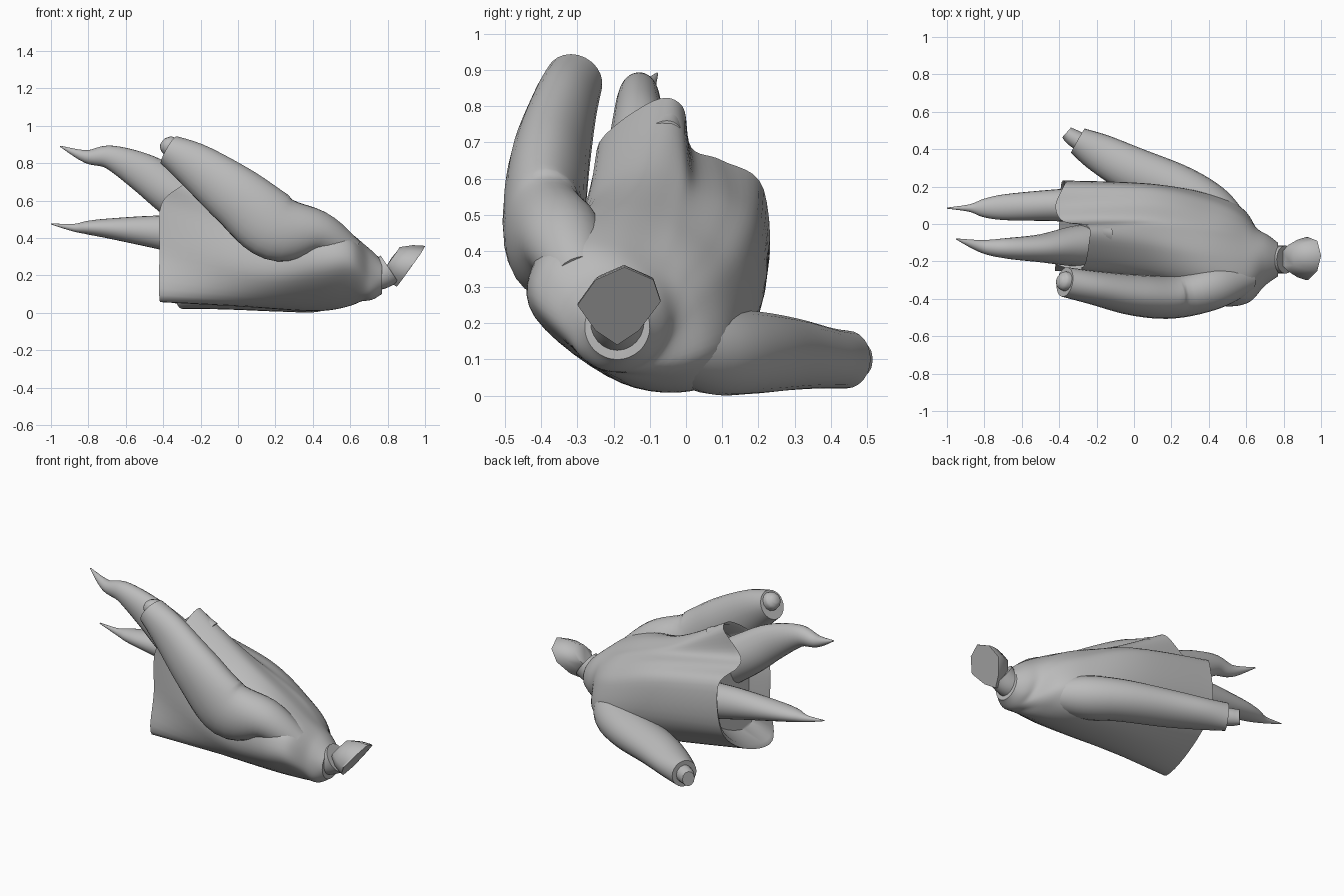
import bpy, bmesh, math
from mathutils import Vector

default_cube = bpy.data.objects.get("Cube")
if default_cube:
    bpy.data.objects.remove(default_cube, do_unlink=True)

stone = bpy.data.materials.new("plain_grey")
stone.use_nodes = True
grey = (0.5, 0.5, 0.5, 1)
stone.diffuse_color = grey
stone.node_tree.nodes["Principled BSDF"].inputs["Base Color"].default_value = grey


def smooth_path(points, steps, closed=False):
    """Pass a Catmull-Rom curve through vectors of any dimension."""
    count = len(points)
    pick = (lambda i: points[i % count]) if closed else (lambda i: points[max(0, min(count - 1, i))])
    result = []
    for i in range(count if closed else count - 1):
        a, b, c, d = (pick(i + k) for k in (-1, 0, 1, 2))
        for step in range(steps):
            t = step / steps
            result.append([0.5 * (2 * q + (r - p) * t + (2 * p - 5 * q + 4 * r - s) * t * t
                                  + (3 * q - p - 3 * r + s) * t ** 3)
                           for p, q, r, s in zip(a, b, c, d)])
    if not closed:
        result.append(list(points[-1]))
    return result


def skin(name, rings, angle=50):
    """Bridge rings of equal size into a capped, smooth-shaded surface."""
    bm = bmesh.new()
    loops = [[bm.verts.new(co) for co in ring] for ring in rings]
    size = len(loops[0])
    for near, far in zip(loops, loops[1:]):
        for i in range(size):
            j = (i + 1) % size
            bm.faces.new((near[i], near[j], far[j], far[i]))
    bm.faces.new(loops[0])
    bm.faces.new(loops[-1])
    bmesh.ops.recalc_face_normals(bm, faces=bm.faces)
    mesh = bpy.data.meshes.new(name)
    bm.to_mesh(mesh)
    bm.free()
    mesh.materials.append(stone)
    obj = bpy.data.objects.new(name, mesh)
    bpy.context.collection.objects.link(obj)
    bpy.ops.object.select_all(action='DESELECT')
    obj.select_set(True)
    bpy.context.view_layer.objects.active = obj
    bpy.ops.object.shade_smooth_by_angle(angle=math.radians(angle))
    return obj


def limb(name, stations, sides=24, steps=6):
    """Sweep an ellipse; a station is x, y, z, sideways radius, upright radius."""
    path = smooth_path(stations, steps)
    centres = [Vector(p[:3]) for p in path]
    rings = []
    for i, (centre, station) in enumerate(zip(centres, path)):
        ahead = centres[min(i + 1, len(path) - 1)] - centres[max(i - 1, 0)]
        side = ahead.cross(Vector((0, 0, 1))).normalized()
        upright = side.cross(ahead).normalized()
        turns = [math.tau * k / sides for k in range(sides)]
        rings.append([centre + side * math.cos(t) * max(station[3], 0.002)
                      + upright * math.sin(t) * max(station[4], 0.002) for t in turns])
    return skin(name, rings)


# Robe: cross-sections of (y, z) from the ridge round the back and underneath
hem_x = (-.24, -.25, -.38, -.42, -.37, -.39, -.4, -.42, -.42, -.41, -.28)
hem = ((-.09, .815), (-.01, .8), (.015, .685), (.1, .65), (.215, .57),
       (.21, .29), (0, .11), (-.24, .07), (-.22, .32), (-.22, .58), (-.24, .7))
waist = ((-.12, .63), (-.02, .61), (.03, .57), (.12, .54), (.2, .46),
         (.2, .22), (.05, .05), (-.19, .045), (-.33, .2), (-.31, .42), (-.26, .55))
chest = ((-.18, .51), (-.07, .48), (-.01, .46), (.07, .41), (.13, .33),
         (.15, .15), (.04, .02), (-.18, .035), (-.41, .21), (-.41, .38), (-.3, .49))
shoulder = ((-.2, .42), (-.11, .39), (-.05, .36), (0, .32), (.04, .25),
            (.06, .12), (-.04, .05), (-.21, .055), (-.41, .23), (-.4, .36), (-.3, .42))


def section(x, outline):
    return [(x, y, z) for y, z in outline]


def round_section(x, y, z, width, height):
    turns = [math.tau * k / len(hem) for k in range(len(hem))]
    return [(x, y + width * math.sin(t), z + height * math.cos(t)) for t in turns]


cage = [[(x, y, z) for x, (y, z) in zip(hem_x, hem)],
        section(.1, waist), section(.42, chest), section(.6, shoulder),
        round_section(.7, -.19, .205, .14, .14), round_section(.77, -.19, .19, .09, .09)]
columns = [smooth_path(column, 8) for column in zip(*cage)]
robe_rings = [smooth_path(ring, 6, closed=True) for ring in zip(*columns)]


# Hem turned inward so the robe reads as hollow cloth
def inner_ring(scale, shift):
    ring = [Vector(p) for p in robe_rings[0]]
    middle = sum(ring, Vector()) / len(ring)
    return [Vector((p.x + shift, middle.y + (p.y - middle.y) * scale,
                    middle.z + (p.z - middle.z) * scale)) for p in ring]


skin("robe", [inner_ring(.8, .12), inner_ring(.94, .01)] + robe_rings)

# Sleeves, wide at the elbow and narrowing to the cuff
limb("raised_sleeve", [(.6, -.29, .32, .08, .08), (.43, -.34, .43, .115, .115), (.21, -.39, .455, .115, .18),
                       (0, -.38, .615, .11, .165), (-.22, -.34, .78, .09, .125), (-.37, -.31, .87, .08, .085)])
limb("low_sleeve", [(.56, -.05, .15, .09, .09), (.42, .07, .125, .13, .12), (.25, .18, .12, .13, .115),
                    (0, .285, .115, .125, .1), (-.18, .378, .105, .105, .085), (-.3, .445, .1, .075, .08)])

# Hand stumps poking out of the cuffs
limb("raised_hand", [(-.33, -.31, .87, .05, .055), (-.38, -.305, .9, .05, .05), (-.4, -.3, .915, .025, .025)], 12)
limb("low_hand", [(-.28, .435, .1, .05, .055), (-.33, .465, .1, .045, .05), (-.36, .49, .1, .035, .045)], 12)

# Legs tapering into pointed feet
limb("upper_leg", [(-.2, -.11, .54, .12, .13), (-.34, -.12, .635, .105, .125), (-.5, -.13, .745, .075, .105),
                   (-.68, -.13, .83, .055, .065), (-.81, -.12, .835, .035, .035), (-.95, -.08, .89, .003, .003)])
limb("lower_leg", [(-.2, .1, .4, .1, .11), (-.42, .1, .43, .085, .09), (-.68, .09, .45, .07, .055),
                   (-.8, .085, .455, .05, .037), (-.88, .085, .455, .02, .02), (-1, .085, .475, .003, .003)])

# Neck and backward-tilted head with a flat, slanted face
limb("neck", [(.7, -.19, .2, .085, .085), (.76, -.19, .205, .075, .08), (.81, -.19, .235, .075, .085)])
face_outline = ((1, -.17, .355), (.98, -.09, .32), (.93, -.07, .26), (.88, -.13, .18),
                (.85, -.19, .14), (.88, -.25, .18), (.93, -.3, .25), (.98, -.25, .32))
face_middle = Vector((.92, -.18, .25))
backward = Vector((-.11, 0, .04))


def head_ring(scale, depth):
    return [face_middle + (Vector(p) - face_middle) * scale + backward * depth for p in face_outline]


skin("head", [head_ring(1, 0), head_ring(1, .1), head_ring(.87, .5), head_ring(.6, .95)], 60)
